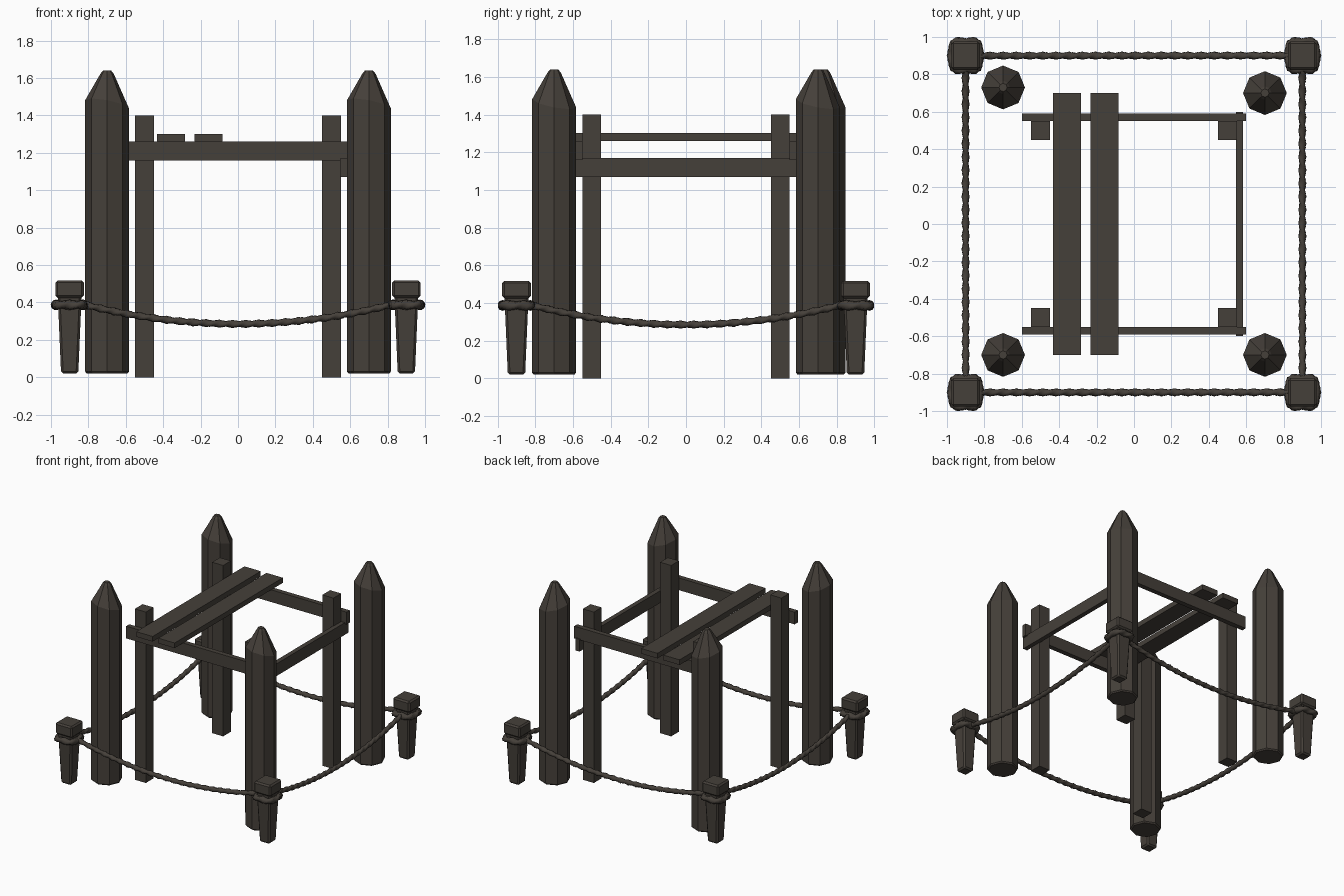
import bpy, bmesh
from math import sin, cos, pi, tau
from mathutils import Vector

if "Cube" in bpy.data.objects:
    bpy.data.objects.remove(bpy.data.objects["Cube"])

COLOR = (0.06, 0.051, 0.042, 1)
wood = bpy.data.materials.new("weathered dark wood")
wood.use_nodes = True
wood.diffuse_color = COLOR
wood.node_tree.nodes["Principled BSDF"].inputs["Base Color"].default_value = COLOR


def finish(bm, name, bevel=0):
    bmesh.ops.recalc_face_normals(bm, faces=bm.faces)
    mesh = bpy.data.meshes.new(name)
    bm.to_mesh(mesh)
    bm.free()
    mesh.materials.append(wood)
    obj = bpy.data.objects.new(name, mesh)
    bpy.context.collection.objects.link(obj)
    if bevel:
        mod = obj.modifiers.new("worn edges", "BEVEL")
        mod.width = bevel
        mod.segments = 1
    return obj


def loft(bm, rings, closed=False):
    """Skin a list of equally sized point rings."""
    loops = [[bm.verts.new(p) for p in ring] for ring in rings]
    n = len(loops[0])
    pairs = list(zip(loops, loops[1:]))
    if closed:
        pairs.append((loops[-1], loops[0]))
    else:
        bm.faces.new(loops[0])
        bm.faces.new(loops[-1])
    for a, b in pairs:
        for i in range(n):
            j = (i + 1) % n
            bm.faces.new((a[i], a[j], b[j], b[i]))


def box(name, x, y, z, bevel=0, taper=1):
    """Box from (min, max) ranges; taper scales the bottom."""
    cx, cy = sum(x) / 2, sum(y) / 2
    corners = ((x[0], y[0]), (x[1], y[0]), (x[1], y[1]), (x[0], y[1]))
    bm = bmesh.new()
    loft(bm, [[(cx + (px - cx) * s, cy + (py - cy) * s, h) for px, py in corners]
              for h, s in zip(z, (taper, 1))])
    return finish(bm, name, bevel)


def pile(name, x, y):
    """Eight-sided log with an unevenly carved point."""
    bm = bmesh.new()
    rings = []
    for r, z, slant in ((0.108, 0.02, 0), (0.117, 0.03, 0), (0.117, 1.46, 0.022),
                        (0.036, 1.622, 0), (0.022, 1.64, 0)):
        rings.append([(x + r * cos(a), y + r * sin(a), z - slant * (cos(a) + sin(a)))
                      for a in (i * tau / 8 for i in range(8))])
    loft(bm, rings)
    return finish(bm, name)


def rope(name, path, radius, closed=False, pitch=0.14):
    """Two-strand twisted rope swept along a path."""
    bm = bmesh.new()
    rings, length, n = [], 0, len(path)
    turns = max(1, round(n * (path[1] - path[0]).length / pitch))
    for i, p in enumerate(path):
        prev = path[i - 1] if closed or i else p
        nxt = path[(i + 1) % n] if closed or i < n - 1 else p
        tangent = (nxt - prev).normalized()
        side = tangent.cross(Vector((0, 0, 1))).normalized()
        up = side.cross(tangent)
        twist = tau * turns * i / n
        ring = []
        for k in range(8):
            a = k * tau / 8 + twist
            r = radius * (0.88 + 0.14 * cos(2 * (a - twist)))
            ring.append(p + side * r * cos(a) + up * r * sin(a))
        rings.append(ring)
    loft(bm, rings, closed)
    obj = finish(bm, name)
    for face in obj.data.polygons:
        face.use_smooth = True
    return obj


def span(sign, along_x):
    """Sagging path between two neighbouring stakes."""
    pts = []
    for i in range(145):
        t = -1 + 2 * i / 144
        u, z = 0.84 * t, 0.285 + 0.108 * t * t
        pts.append(Vector((u, 0.9 * sign, z) if along_x else (0.9 * sign, u, z)))
    return pts


def wrap(cx, cy):
    """Rounded square path around a stake."""
    pts = []
    for i in range(32):
        a = tau * i / 32
        c, s = cos(a), sin(a)
        k = 0.073 / (abs(c) ** 5 + abs(s) ** 5) ** 0.2
        pts.append(Vector((cx + k * c, cy + k * s, 0.387)))
    return pts


# Parts repeated at the four corners
for sx, side in ((-1, "right"), (1, "left")):
    for sy, end in ((-1, "front"), (1, "back")):
        tag = f"{end}_{side}"
        pile("pile_" + tag, 0.7 * sx, 0.73 if (sx, sy) == (-1, 1) else 0.7 * sy)
        px, py = 0.5 * sx, 0.5 * sy
        box("frame_post_" + tag, (px - 0.05, px + 0.05), (py - 0.05, py + 0.05), (0, 1.4))
        cx, cy = 0.9 * sx, 0.9 * sy
        box("stake_" + tag, (cx - 0.064, cx + 0.064), (cy - 0.064, cy + 0.064),
            (0.02, 0.44), 0.012, 0.72)
        box("stake_cap_" + tag, (cx - 0.076, cx + 0.076), (cy - 0.076, cy + 0.076),
            (0.425, 0.518), 0.012)
        rope("rope_wrap_" + tag, wrap(cx, cy), 0.028, True)

# Cross rails on the front and back of the frame
box("rail_front", (-0.6, 0.6), (-0.59, -0.55), (1.16, 1.26))
box("rail_back", (-0.6, 0.6), (0.55, 0.59), (1.16, 1.26))
box("rail_left", (0.545, 0.583), (-0.6, 0.6), (1.07, 1.17))

# Loose deck planks
box("plank_outer", (-0.432, -0.284), (-0.7, 0.7), (1.26, 1.302))
box("plank_inner", (-0.232, -0.084), (-0.7, 0.7), (1.26, 1.302))

# Rope fence
for sign, end, side in ((-1, "front", "right"), (1, "back", "left")):
    rope("rope_" + end, span(sign, True), 0.0215)
    rope("rope_" + side, span(sign, False), 0.0215)
